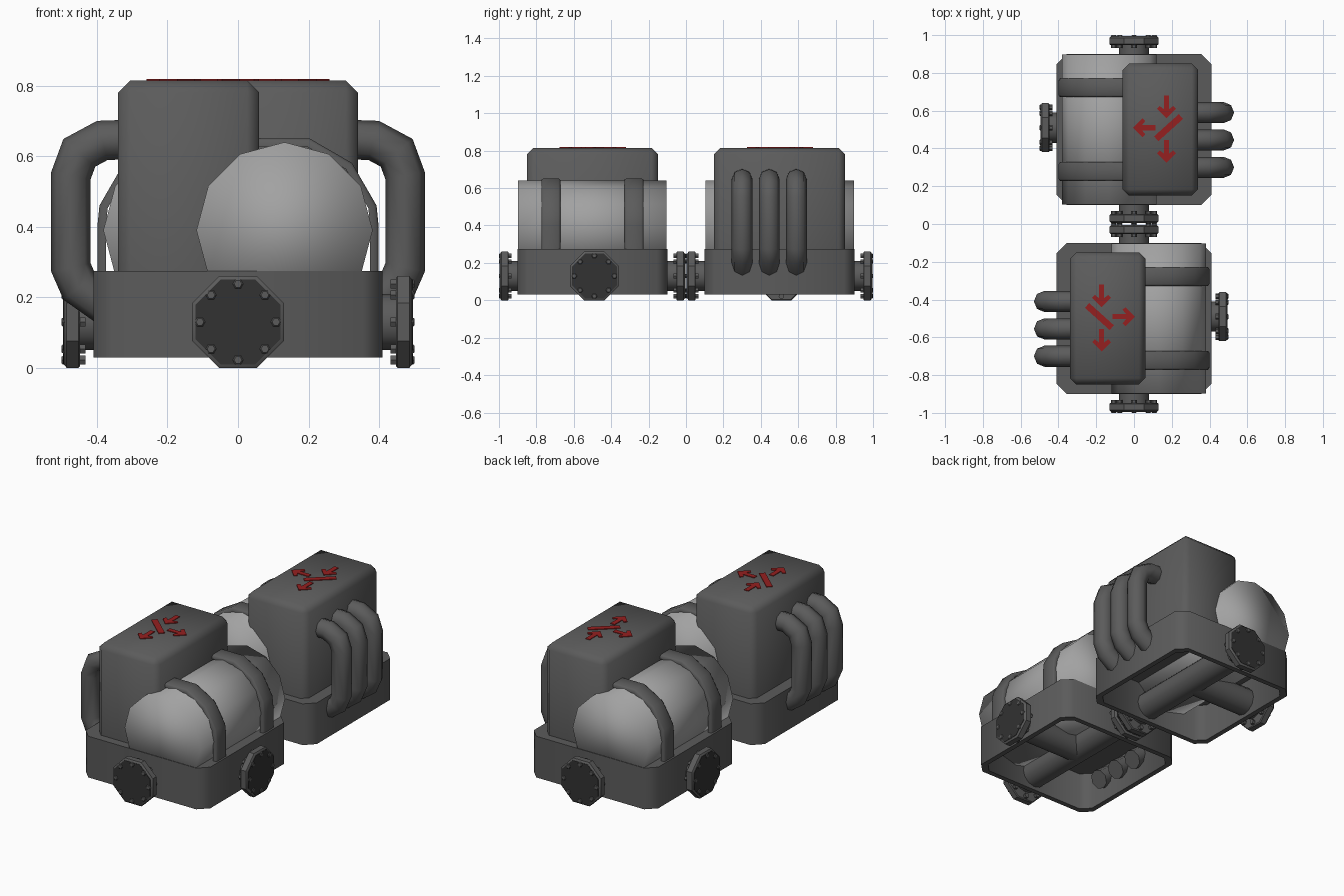
import bpy, bmesh, math
from mathutils import Matrix, Vector

if "Cube" in bpy.data.objects:
    bpy.data.objects.remove(bpy.data.objects["Cube"])


def material(name, rgb):
    m = bpy.data.materials.new(name)
    m.diffuse_color = (*rgb, 1)
    m.use_nodes = True
    m.node_tree.nodes["Principled BSDF"].inputs["Base Color"].default_value = m.diffuse_color
    return m


GREY = material("dark grey metal", (0.105, 0.105, 0.105))
TANK = material("light grey tank", (0.36, 0.36, 0.36))
BLACK = material("black plate", (0.032, 0.032, 0.032))
RED = material("red marking", (0.30, 0.014, 0.014))


def finish(name, bm, place, mat, angle=60):
    """Place the mesh in its unit (mirrored or not) and make an object."""
    bm.transform(place)
    bmesh.ops.recalc_face_normals(bm, faces=bm.faces)
    me = bpy.data.meshes.new(name)
    bm.to_mesh(me)
    bm.free()
    ob = bpy.data.objects.new(name, me)
    bpy.context.collection.objects.link(ob)
    me.materials.append(mat)
    bpy.ops.object.select_all(action='DESELECT')
    ob.select_set(True)
    bpy.context.view_layer.objects.active = ob
    bpy.ops.object.shade_smooth_by_angle(angle=math.radians(angle))
    return ob


def loft(bm, rings):
    """Skin a list of rings and cap both ends."""
    vs = [[bm.verts.new(p) for p in r] for r in rings]
    n = len(vs[0])
    for a, b in zip(vs, vs[1:]):
        for i in range(n):
            j = (i + 1) % n
            bm.faces.new((a[i], a[j], b[j], b[i]))
    bm.faces.new(vs[0])
    bm.faces.new(vs[-1])


def circle(r, n, offset=0.0):
    return [(r * math.cos(offset + math.tau * i / n),
             r * math.sin(offset + math.tau * i / n)) for i in range(n)]


def sweep(bm, path, y, section):
    """Sweep a section (dy, dn) along a path in the xz plane, mitred."""
    pts = [Vector(p) for p in path]
    rings = []
    for i, p in enumerate(pts):
        a = (p - pts[i - 1]).normalized() if i else None
        b = (pts[i + 1] - p).normalized() if i < len(pts) - 1 else None
        a, b = a or b, b or a
        t = (a + b).normalized()
        nrm = Vector((-t.y, t.x)) / t.dot(a)
        rings.append([(p.x + nrm.x * dn, y + dy, p.y + nrm.y * dn) for dy, dn in section])
    loft(bm, rings)


def octagon(x, y, c):
    return [(x, y - c), (x - c, y), (c - x, y), (-x, y - c),
            (-x, c - y), (c - x, -y), (x - c, -y), (x, c - y)]


def lift(outline, z):
    return [(x, y, z) for x, y in outline]


def flange(name, place, pos, direction):
    """Octagonal bolted flange; local z points outward, z = 0 is the mating plane."""
    d = Vector(direction)
    u = Vector((0, 0, 1)).cross(d)
    frame = Matrix((u, Vector((0, 0, 1)), d)).transposed().to_4x4()
    m = place @ Matrix.Translation(pos) @ frame
    k = 1 / math.cos(math.pi / 8)
    oct_ring = lambda r, z: lift(circle(r * k, 8, math.pi / 8), z)
    bm = bmesh.new()
    loft(bm, [oct_ring(.125, -.052), oct_ring(.13, -.047), oct_ring(.13, -.014), oct_ring(.12, -.006)])
    finish(name + "_flange", bm, m, GREY, 40)
    bm = bmesh.new()
    loft(bm, [oct_ring(.12, -.007), oct_ring(.12, -.004)])
    finish(name + "_cover_plate", bm, m, BLACK)
    bm = bmesh.new()
    for x, y in circle(.108, 8):
        loft(bm, [[(x + a, y + b, z) for a, b in circle(r, 6)]
                  for r, z in ((.015, -.068), (.015, -.004), (.011, 0))])
    finish(name + "_bolts", bm, m, GREY, 40)


def pipe(name, place, a, b, r=.08, n=12):
    a, b = Vector(a), Vector(b)
    rot = (b - a).to_track_quat('Z', 'Y').to_matrix()
    bm = bmesh.new()
    loft(bm, [[p + rot @ Vector(q) for q in lift(circle(r, n), 0)] for p in (a, b)])
    finish(name, bm, place, GREY)


def unit(tag, mirror, y0):
    place = Matrix.Translation((0, y0, 0)) @ Matrix.Diagonal((mirror, 1, 1, 1))

    # hollow base, open underneath
    bm = bmesh.new()
    inner, outer = octagon(.38, .37, .05), octagon(.41, .40, .055)
    loft(bm, [lift(inner, .255), lift(inner, .03), lift(outer, .03), lift(outer, .275)])
    finish(tag + "_base", bm, place, GREY)

    # tall chamfered housing
    bm = bmesh.new()
    bmesh.ops.create_cube(bm, size=1, matrix=Matrix.Translation((-.14, 0, .5375))
                          @ Matrix.Diagonal((.40, .70, .555, 1)))
    edges = [e for e in bm.edges if max(v.co.z for v in e.verts) > .5]
    bmesh.ops.bevel(bm, geom=edges, offset=.034, segments=1, affect='EDGES')
    finish(tag + "_housing", bm, place, GREY)

    # twelve-sided tank lying along y
    bm = bmesh.new()
    loft(bm, [[(.132 + x, y, .39 + z) for x, z in circle(.25, 12)] for y in (-.397, .397)])
    finish(tag + "_tank", bm, place, TANK, 180)

    # straps over the tank
    arc = [(.132 + .258 * math.cos(math.radians(a)), .39 + .258 * math.sin(math.radians(a)))
           for a in (120, 105, 75, 45, 15)]
    path = [(0, .64)] + arc[1:] + [(.387, .40), (.387, .26)]
    for label, y in (("front", -.222), ("back", .222)):
        bm = bmesh.new()
        sweep(bm, path, y, [(-.05, -.012), (.05, -.012), (.05, .005),
                            (.04, .012), (-.04, .012), (-.05, .005)])
        finish(f"{tag}_{label}_strap", bm, place, GREY)

    # three bent side pipes from housing to base
    bend = [(-.30, .648), (-.385, .645), (-.45, .61), (-.474, .545),
            (-.474, .285), (-.45, .23), (-.33, .145)]
    for i, y in enumerate((-.2, -.055, .09)):
        bm = bmesh.new()
        sweep(bm, bend, y, circle(.056, 8))
        finish(f"{tag}_side_pipe_{i + 1}", bm, place, GREY)

    # tee pipe through the base and its three flanges
    pipe(tag + "_main_pipe", place, (0, -.455, .13), (0, .455, .13))
    pipe(tag + "_branch_pipe", place, (0, .01, .13), (.455, .01, .13))
    flange(tag + "_front", place, (0, -.5, .13), (0, -1, 0))
    flange(tag + "_back", place, (0, .5, .13), (0, 1, 0))
    flange(tag + "_side", place, (.5, .01, .13), (1, 0, 0))

    # red flow arrows and diagonal bar on the housing roof
    half = [(0, .014), (.072, .014), (.055, .036), (.07, .05), (.12, 0)]
    arrow = half + [(x, -y) for x, y in reversed(half[:-1])]
    bar = [(-.088, -.017), (.088, -.017), (.088, .017), (-.088, .017)]
    bm = bmesh.new()
    for shape, x, y, turn in ((arrow, -.172, .18, -90), (arrow, -.172, -.055, -90),
                              (arrow, -.115, .01, 0), (bar, -.183, .01, -42)):
        m = Matrix.Translation((x, y, 0)) @ Matrix.Rotation(math.radians(turn), 4, 'Z')
        loft(bm, [[m @ Vector(p) for p in lift(shape, z)] for z in (.812, .819)])
    finish(tag + "_arrows", bm, place, RED, 30)


unit("front_unit", 1, -.5)
unit("back_unit", -1, .5)
